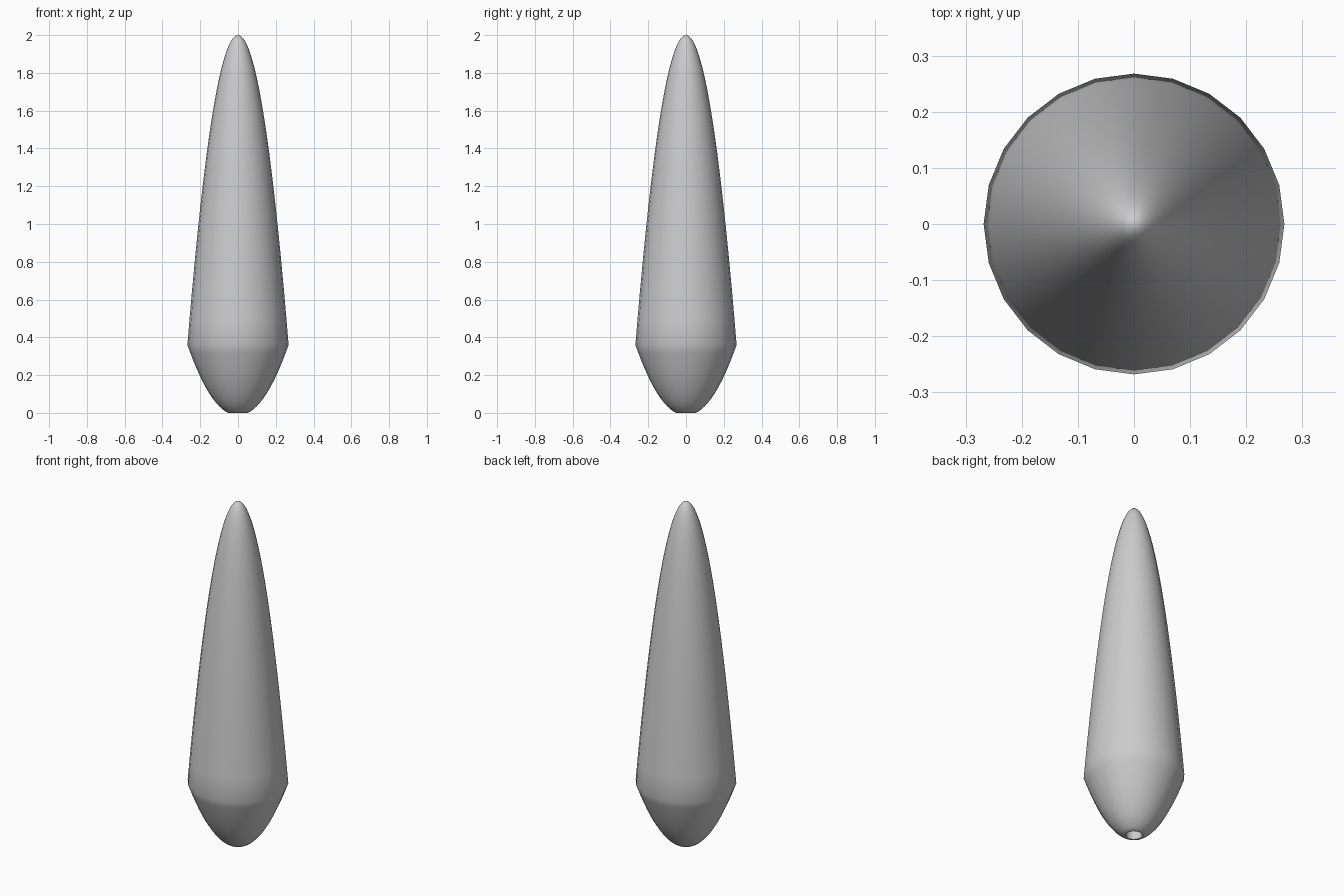
import bpy
import bmesh
import math

if "Cube" in bpy.data.objects:
    bpy.data.objects.remove(bpy.data.objects["Cube"], do_unlink=True)

SIDES = 24
RADIUS = 0.268
RIM_Z = 0.36
HEIGHT = 2.0
HOLE = 0.053

grey = bpy.data.materials.new("light_grey")
grey.use_nodes = True
colour = (0.6, 0.6, 0.6, 1)
grey.diffuse_color = colour
grey.node_tree.nodes["Principled BSDF"].inputs["Base Color"].default_value = colour


def lathe(name, profile):
    """Spin a (radius, height) profile about z, listed from bottom to top."""
    bm = bmesh.new()
    verts = [bm.verts.new((r, 0, z)) for r, z in profile]
    edges = [bm.edges.new(pair) for pair in zip(verts, verts[1:])]
    bmesh.ops.spin(bm, geom=verts + edges, cent=(0, 0, 0), axis=(0, 0, 1),
                   angle=math.tau, steps=SIDES, use_merge=True)
    bmesh.ops.remove_doubles(bm, verts=bm.verts[:], dist=0.0001)
    bmesh.ops.recalc_face_normals(bm, faces=bm.faces[:])
    mesh = bpy.data.meshes.new(name)
    bm.to_mesh(mesh)
    bm.free()
    mesh.materials.append(grey)
    obj = bpy.data.objects.new(name, mesh)
    bpy.context.collection.objects.link(obj)
    bpy.ops.object.select_all(action="DESELECT")
    obj.select_set(True)
    bpy.context.view_layer.objects.active = obj
    bpy.ops.object.shade_smooth_by_angle(angle=math.radians(35))
    return obj


# Long parabolic nose above the rim, with rings crowding toward the tip
steps = 24
nose = [(RADIUS * (1 - i / steps), HEIGHT - (HEIGHT - RIM_Z) * (1 - i / steps) ** 2)
        for i in range(steps + 1)]

# Rounded tail below the rim, narrowing to the nozzle hole
steps = 14
tail = []
for i in range(steps + 1):
    t = i / steps
    tail.append((HOLE + (RADIUS - HOLE) * t, RIM_Z * (0.3 * t + 0.7 * t * t)))

# Recessed nozzle with a narrow flat lip
recess = [(0, 0.08), (0.043, 0.08), (0.043, 0)]

lathe("body_shell", recess + tail + nose[1:])
